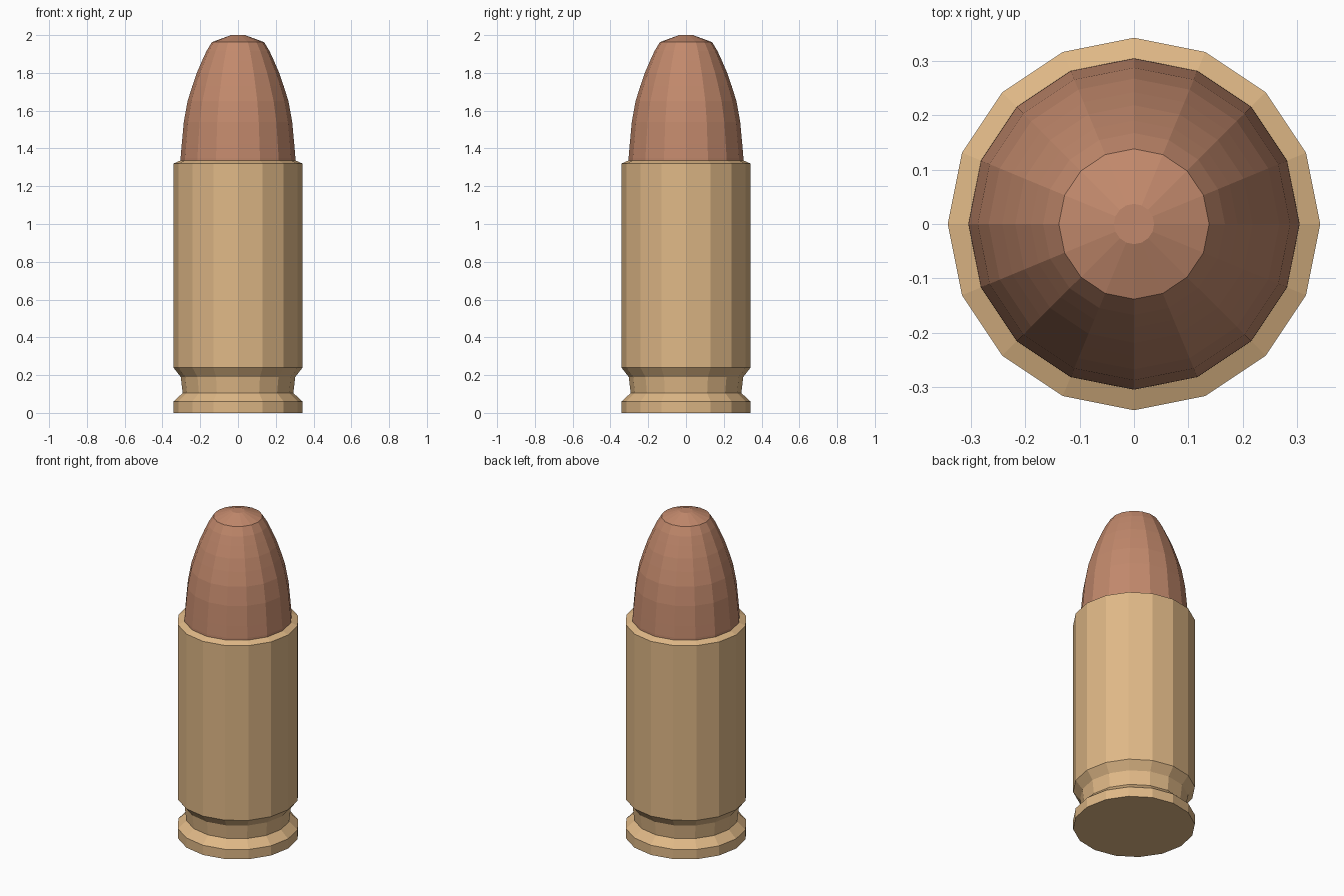
import bpy
import bmesh
import math

cube = bpy.data.objects.get("Cube")
if cube:
    bpy.data.objects.remove(cube, do_unlink=True)

SIDES = 16


def make_material(name, color):
    mat = bpy.data.materials.new(name)
    mat.use_nodes = True
    mat.diffuse_color = color
    mat.node_tree.nodes["Principled BSDF"].inputs["Base Color"].default_value = color
    return mat


def lathe(name, profile, mat):
    """Turn a (radius, height) profile around z, capping both ends."""
    bm = bmesh.new()
    rings = []
    for radius, z in profile:
        ring = []
        for i in range(SIDES):
            a = math.tau * i / SIDES
            ring.append(bm.verts.new((radius * math.cos(a), radius * math.sin(a), z)))
        rings.append(ring)
    for low, high in zip(rings, rings[1:]):
        for i in range(SIDES):
            j = (i + 1) % SIDES
            bm.faces.new((low[i], low[j], high[j], high[i]))
    bm.faces.new(rings[0][::-1])
    bm.faces.new(rings[-1])
    mesh = bpy.data.meshes.new(name)
    bm.to_mesh(mesh)
    bm.free()
    mesh.materials.append(mat)
    obj = bpy.data.objects.new(name, mesh)
    bpy.context.collection.objects.link(obj)
    return obj


brass = make_material("brass", (0.74, 0.48, 0.24, 1))
copper = make_material("copper", (0.54, 0.25, 0.15, 1))

# Casing: rim, extractor groove, straight wall and bevelled mouth
lathe("casing", [(0.342, 0), (0.342, 0.06), (0.293, 0.105), (0.303, 0.19),
                 (0.342, 0.24), (0.342, 1.32), (0.305, 1.336)], brass)

# Rounded tip, seated slightly inside the casing mouth
lathe("tip", [(0.305, 1.3), (0.304, 1.35), (0.298, 1.42), (0.287, 1.54),
              (0.267, 1.65), (0.242, 1.73), (0.218, 1.8), (0.19, 1.865),
              (0.167, 1.915), (0.138, 1.963), (0.037, 2.0)], copper)
